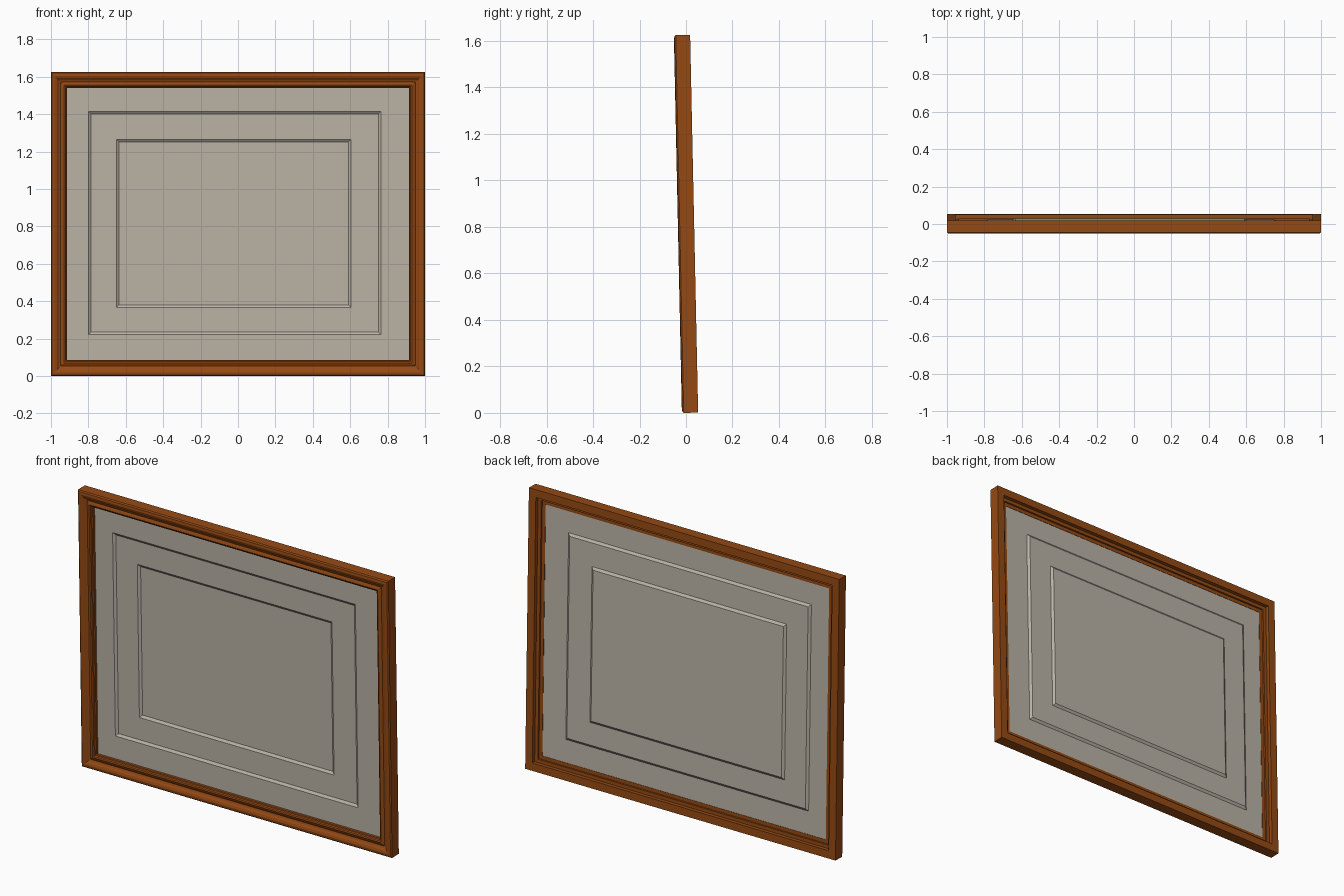
import bpy, bmesh
from mathutils import Matrix

if "Cube" in bpy.data.objects:
    bpy.data.objects.remove(bpy.data.objects["Cube"])

H = 1.625        # overall height
T = 0.07         # frame thickness
LEAN = 0.0212    # forward lean in radians


def material(name, rgb):
    m = bpy.data.materials.new(name)
    m.diffuse_color = (*rgb, 1)
    m.use_nodes = True
    m.node_tree.nodes["Principled BSDF"].inputs["Base Color"].default_value = m.diffuse_color
    return m


def rect(x0, x1, z0, z1, depth):
    """Corner points of a rectangle at a depth behind the front of the frame."""
    y = depth - T / 2
    return [(x0, y, z0), (x1, y, z0), (x1, y, z1), (x0, y, z1)]


def loft(name, loops, mat, closed=False, cap=False):
    """Bridge rectangular loops in order, then lean the result forward."""
    bm = bmesh.new()
    rings = [[bm.verts.new(p) for p in loop] for loop in loops]
    pairs = list(zip(rings, rings[1:]))
    if closed:
        pairs.append((rings[-1], rings[0]))
    for a, b in pairs:
        for i in range(4):
            j = (i + 1) % 4
            bm.faces.new((a[i], a[j], b[j], b[i]))
    if cap:
        bm.faces.new(rings[-1])
    bmesh.ops.recalc_face_normals(bm, faces=bm.faces)
    if cap and bm.faces[:][-1].normal.y > 0:
        bmesh.ops.reverse_faces(bm, faces=bm.faces)
    pivot = Matrix.Translation((0, 0, H / 2))
    bm.transform(pivot @ Matrix.Rotation(LEAN, 4, 'X') @ pivot.inverted())
    me = bpy.data.meshes.new(name)
    bm.to_mesh(me)
    bm.free()
    me.materials.append(mat)
    ob = bpy.data.objects.new(name, me)
    bpy.context.collection.objects.link(ob)
    return ob


wood = material("warm brown wood", (0.30, 0.068, 0.007))
board = material("warm grey board", (0.50, 0.455, 0.385))

# Moulded frame: profile of (inward distance, depth), swept with mitred corners
profile = [(0, T), (0, .008), (.006, .002), (.02, 0), (.032, .004), (.042, .012),
           (.052, .016), (.06, .012), (.07, .008), (.077, .011), (.08, .02),
           (.086, .022), (.086, .038), (.065, .038), (.065, .048),
           (.045, .048), (.045, T)]
frame = loft("frame", [rect(-1 + w, 1 - w, w, H - w, d) for w, d in profile],
             wood, closed=True)

# Stepped board: two rectangular recesses with sloping edges
b = 0.014
panel = loft("stepped_panel", [
    rect(-.925, .925, .08, H - .08, .036),
    rect(-.80, .765, .22, 1.415, .036),
    rect(-.80 + b, .765 - b, .22 + b, 1.415 - b, .046),
    rect(-.65, .605, .365, 1.265, .046),
    rect(-.65 + b, .605 - b, .365 + b, 1.265 - b, .056),
], board, cap=True)

# Rest the model on the ground
low = min(v.co.z for v in frame.data.vertices)
for ob in (frame, panel):
    ob.data.transform(Matrix.Translation((0, 0, -low)))
